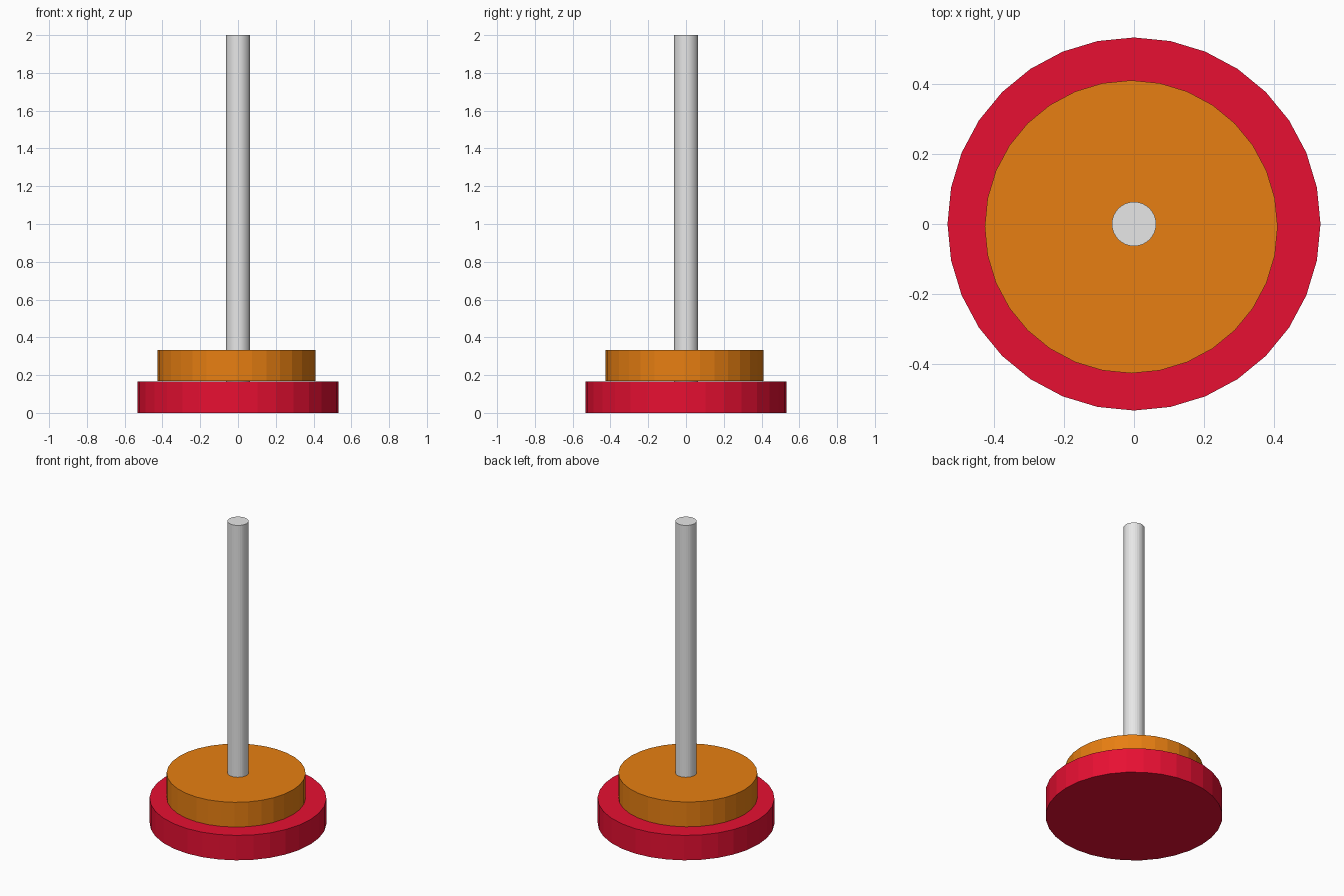
import bpy

cube = bpy.data.objects.get("Cube")
if cube:
    bpy.data.objects.remove(cube, do_unlink=True)


def material(name, color):
    mat = bpy.data.materials.new(name)
    mat.use_nodes = True
    mat.diffuse_color = color
    mat.node_tree.nodes["Principled BSDF"].inputs["Base Color"].default_value = color
    return mat


def disc(name, radius, bottom, top, mat, offset=0.0):
    bpy.ops.mesh.primitive_cylinder_add(
        vertices=32, radius=radius, depth=top - bottom,
        location=(offset, offset, (bottom + top) / 2))
    obj = bpy.context.object
    obj.name = name
    obj.data.materials.append(mat)
    return obj


red = material("red", (0.8, 0.005, 0.032, 1))
orange = material("orange", (0.8, 0.212, 0.006, 1))
grey = material("light grey", (0.8, 0.8, 0.8, 1))

# Wide base, slightly off-centre ring resting just above it, and the upright rod
disc("base", 0.531, 0, 0.165, red)
disc("ring", 0.417, 0.168, 0.332, orange, offset=-0.008)
disc("rod", 0.063, 0.165, 2, grey)
